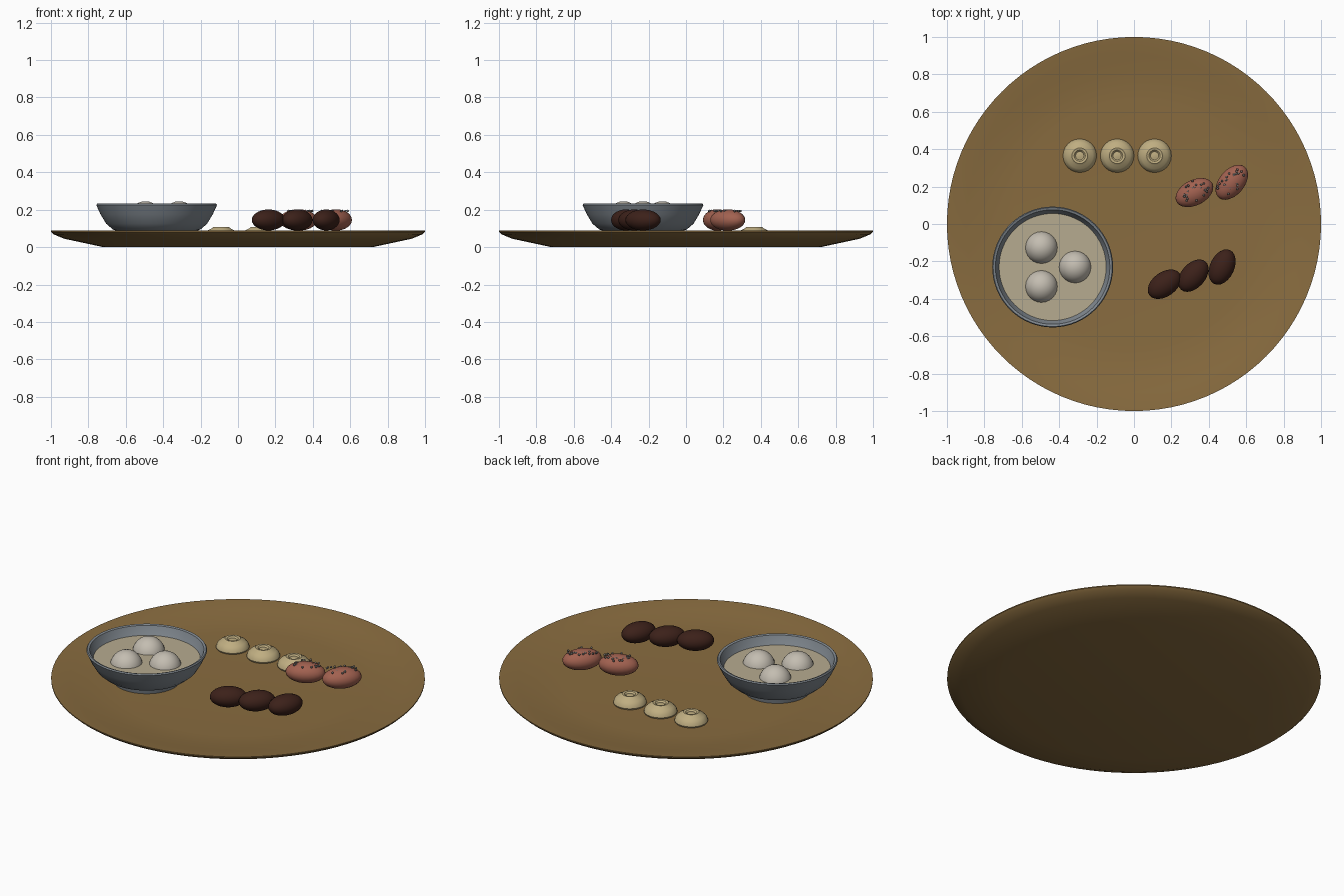
import bpy, bmesh, math, random
from mathutils import Matrix, Vector

random.seed(4)
if "Cube" in bpy.data.objects:
    bpy.data.objects.remove(bpy.data.objects["Cube"], do_unlink=True)


def material(name, color):
    mat = bpy.data.materials.new(name)
    mat.use_nodes = True
    mat.diffuse_color = (*color, 1)
    bsdf = mat.node_tree.nodes["Principled BSDF"]
    bsdf.inputs["Base Color"].default_value = (*color, 1)
    bsdf.inputs["Roughness"].default_value = 0.6
    return mat


def finish(bm, name, mat, location=(0, 0, 0), angle=35):
    mesh = bpy.data.meshes.new(name)
    bm.to_mesh(mesh)
    bm.free()
    mesh.materials.append(mat)
    obj = bpy.data.objects.new(name, mesh)
    obj.location = location
    bpy.context.collection.objects.link(obj)
    bpy.ops.object.select_all(action='DESELECT')
    obj.select_set(True)
    bpy.context.view_layer.objects.active = obj
    bpy.ops.object.shade_smooth_by_angle(angle=math.radians(angle))
    return obj


def lathe(name, profile, mat, location=(0, 0, 0), steps=64, angle=35):
    bm = bmesh.new()
    verts = [bm.verts.new((r, 0, z)) for r, z in profile]
    edges = [bm.edges.new(pair) for pair in zip(verts, verts[1:])]
    bmesh.ops.spin(bm, geom=verts + edges, cent=(0, 0, 0), axis=(0, 0, 1),
                   angle=math.tau, steps=steps)
    bmesh.ops.remove_doubles(bm, verts=bm.verts, dist=0.0001)
    bmesh.ops.recalc_face_normals(bm, faces=bm.faces)
    return finish(bm, name, mat, location, angle)


def ellipsoid(name, size, mat, location, turn=0):
    bm = bmesh.new()
    bmesh.ops.create_uvsphere(bm, u_segments=24, v_segments=14, radius=1)
    shape = Matrix.Rotation(math.radians(turn), 4, 'Z') @ Matrix.Diagonal((*size, 1))
    bmesh.ops.transform(bm, matrix=shape, verts=bm.verts)
    return finish(bm, name, mat, location, angle=60)


wood = material("wood", (0.25, 0.15, 0.05))
ceramic = material("grey_ceramic", (0.22, 0.25, 0.28))
broth = material("broth", (0.47, 0.41, 0.28))
dough = material("pale_dough", (0.55, 0.51, 0.44))
cream = material("cream", (0.52, 0.42, 0.22))
rose = material("rose_glaze", (0.36, 0.12, 0.08))
date = material("dark_brown", (0.045, 0.015, 0.01))
seed = material("grey_seed", (0.16, 0.15, 0.14))

# Shallow round tray
lathe("tray", [(0, 0), (0.72, 0), (0.93, 0.045), (0.985, 0.068), (1, 0.082),
               (1, 0.088), (0.985, 0.087), (0.9, 0.074), (0.8, 0.06),
               (0.72, 0.053), (0.65, 0.05), (0, 0.05)], wood, steps=96)

# Bowl with foot, broth and dumplings
bowl_x, bowl_y = -0.435, -0.23
lathe("bowl", [(0, 0.05), (0.18, 0.05), (0.185, 0.075), (0.235, 0.095),
               (0.27, 0.125), (0.3, 0.175), (0.323, 0.225), (0.318, 0.232),
               (0.306, 0.228), (0.285, 0.175), (0.25, 0.13), (0.2, 0.1),
               (0, 0.09)], ceramic, (bowl_x, bowl_y, 0))
lathe("broth", [(0, 0.178), (0.287, 0.178), (0.28, 0.165), (0, 0.165)],
      broth, (bowl_x, bowl_y, 0))
for i in range(3):
    a = i * math.tau / 3
    ellipsoid(f"dumpling_{i + 1}", (0.088, 0.088, 0.088), dough,
              (bowl_x + 0.12 * math.cos(a), bowl_y + 0.12 * math.sin(a), 0.157))

# Row of cream rosettes with a dimpled crown
for i in range(3):
    lathe(f"rosette_{i + 1}", [(0, 0.048), (0.086, 0.048), (0.09, 0.058),
                               (0.085, 0.074), (0.07, 0.09), (0.052, 0.099),
                               (0.042, 0.107), (0.03, 0.105), (0.022, 0.097),
                               (0.012, 0.098), (0, 0.101)],
          cream, (-0.29 + 0.2 * i, 0.365, 0), steps=24)

# Dark oval sweets
for i, turn in enumerate((36, 49, 65)):
    ellipsoid(f"dark_sweet_{i + 1}", (0.1, 0.065, 0.056), date,
              (0.163 + 0.154 * i, -0.322 + 0.046 * i, 0.145), turn)

# Rose oval sweets, each with a level scatter of seeds on top
for i, (x, y, turn) in enumerate(((0.323, 0.168, 27), (0.523, 0.223, 50))):
    ellipsoid(f"rose_sweet_{i + 1}", (0.108, 0.068, 0.057), rose, (x, y, 0.145), turn)
    bm = bmesh.new()
    rot = Matrix.Rotation(math.radians(turn), 3, 'Z')
    for _ in range(28):
        a, r = random.uniform(0, math.tau), math.sqrt(random.random())
        spot = rot @ Vector((0.09 * r * math.cos(a), 0.055 * r * math.sin(a) + 0.008, 0))
        bmesh.ops.create_icosphere(bm, subdivisions=1, radius=0.007,
                                   matrix=Matrix.Translation(spot))
    finish(bm, f"seeds_{i + 1}", seed, (x, y, 0.193), angle=60)
